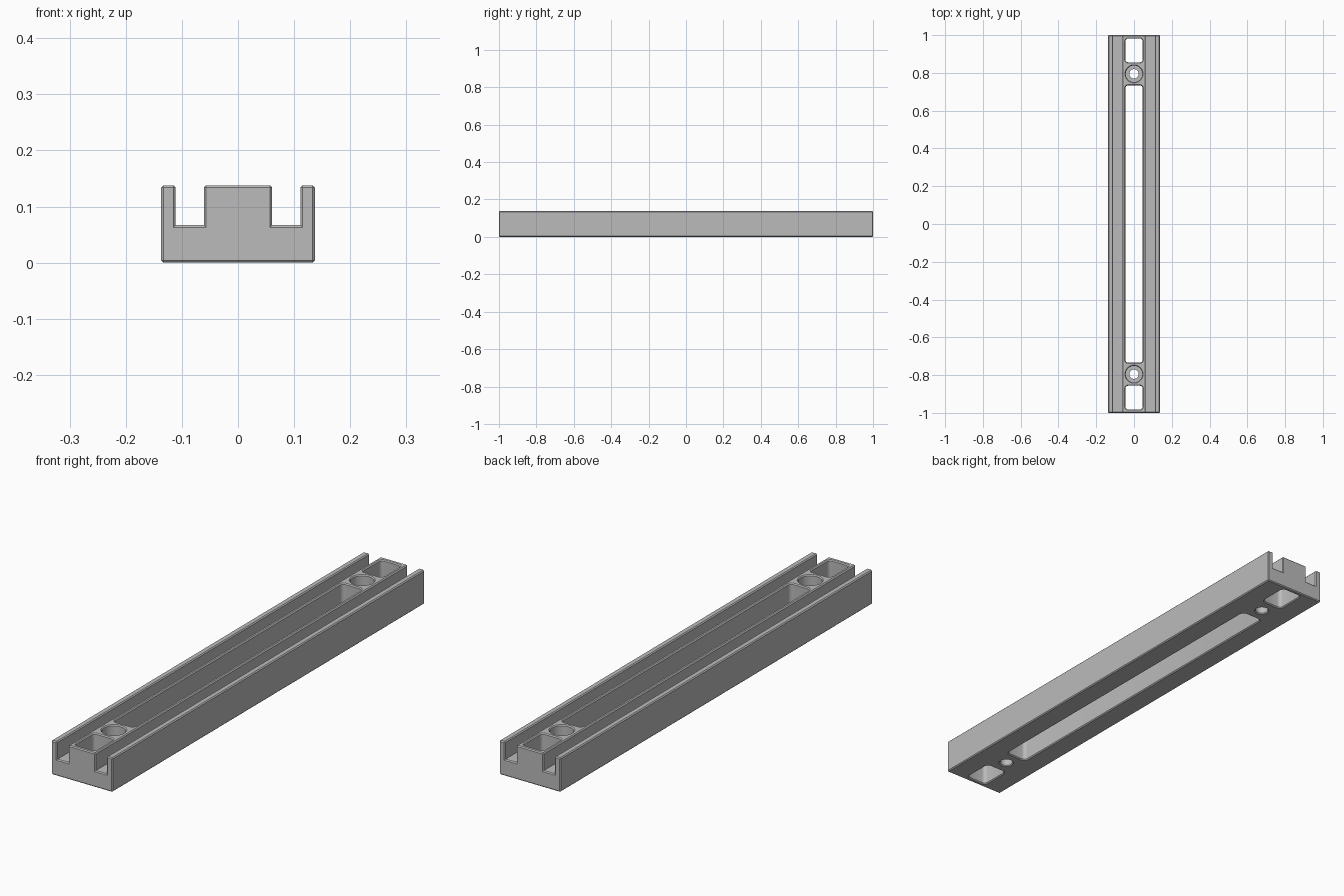
import bpy, bmesh, math

cube = bpy.data.objects.get("Cube")
if cube:
    bpy.data.objects.remove(cube, do_unlink=True)

HEIGHT, CHAMFER, OVER = 0.138, 0.004, 0.001

grey = bpy.data.materials.new("plain grey")
grey.use_nodes = True
grey.diffuse_color = (0.5, 0.5, 0.5, 1)
grey.node_tree.nodes["Principled BSDF"].inputs["Base Color"].default_value = (0.5, 0.5, 0.5, 1)


def make_object(name, bm):
    bmesh.ops.recalc_face_normals(bm, faces=bm.faces)
    mesh = bpy.data.meshes.new(name)
    bm.to_mesh(mesh)
    bm.free()
    mesh.materials.append(grey)
    obj = bpy.data.objects.new(name, mesh)
    bpy.context.collection.objects.link(obj)
    return obj


def loft(name, rings):
    """Skin a stack of matching rings and cap both ends."""
    bm = bmesh.new()
    rows = [[bm.verts.new(p) for p in ring] for ring in rings]
    n = len(rows[0])
    for a, b in zip(rows, rows[1:]):
        for i in range(n):
            bm.faces.new((a[i], a[(i + 1) % n], b[(i + 1) % n], b[i]))
    bm.faces.new(rows[0])
    bm.faces.new(rows[-1])
    return make_object(name, bm)


def rounded_ring(y, half_x, half_y, radius, z, grow, steps):
    """Rounded rectangle; a circle when the radius equals both half sizes."""
    points = []
    for q, (sx, sy) in enumerate(((1, 1), (-1, 1), (-1, -1), (1, -1))):
        for i in range(steps):
            a = (q + (i + 0.5) / steps) * math.pi / 2
            points.append((sx * (half_x - radius) + (radius + grow) * math.cos(a),
                           y + sy * (half_y - radius) + (radius + grow) * math.sin(a), z))
    return points


def opening(name, y, half_x, half_y, radius, levels, steps=8):
    return loft(name, [rounded_ring(y, half_x, half_y, radius, z, g, steps) for z, g in levels])


# Rail body: twin-slotted profile run along y, outer edges chamfered
half = [(0.137, 0), (0.137, HEIGHT), (0.111, HEIGHT), (0.111, 0.067), (0.061, 0.067), (0.061, HEIGHT)]
profile = half + [(-x, z) for x, z in reversed(half)]
body = loft("slotted_rail", [[(x, y, z) for x, z in profile] for y in (-1, 1)])
bm = bmesh.new()
bm.from_mesh(body.data)
bm.normal_update()
convex = [e for e in bm.edges if e.is_convex and e.calc_face_angle() > 0.5]
bmesh.ops.bevel(bm, geom=convex, offset=CHAMFER, segments=1, profile=0.5, affect='EDGES')
bm.to_mesh(body.data)
bm.free()

# Through openings flare at the top and bottom to chamfer their rims
flare = CHAMFER + OVER
through = [(-OVER, flare), (CHAMFER, 0), (HEIGHT - CHAMFER, 0), (HEIGHT + OVER, flare)]
cutters = [opening("long_window_cutter", 0, 0.046, 0.734, 0.016, through)]
for side, s in (("front", -1), ("back", 1)):
    cutters.append(opening(side + "_window_cutter", s * 0.919, 0.046, 0.063, 0.016, through))
    # Counterbored screw hole in one stepped cutter
    stepped = [(-OVER, 0.025 + flare), (CHAMFER, 0.025), (0.05, 0.025), (0.05, 0.044),
               (HEIGHT - CHAMFER, 0.044), (HEIGHT + OVER, 0.044 + flare)]
    cutters.append(opening(side + "_screw_hole_cutter", s * 0.795, 0, 0, 0, stepped, 12))

bpy.ops.object.select_all(action='DESELECT')
bpy.context.view_layer.objects.active = body
body.select_set(True)
for cutter in cutters:
    cutter.hide_render = True
    mod = body.modifiers.new(cutter.name, 'BOOLEAN')
    mod.operation = 'DIFFERENCE'
    mod.solver = 'EXACT'
    mod.object = cutter
    bpy.ops.object.modifier_apply(modifier=mod.name)
    bpy.data.objects.remove(cutter, do_unlink=True)

bpy.ops.object.shade_smooth_by_angle(angle=math.radians(30))
